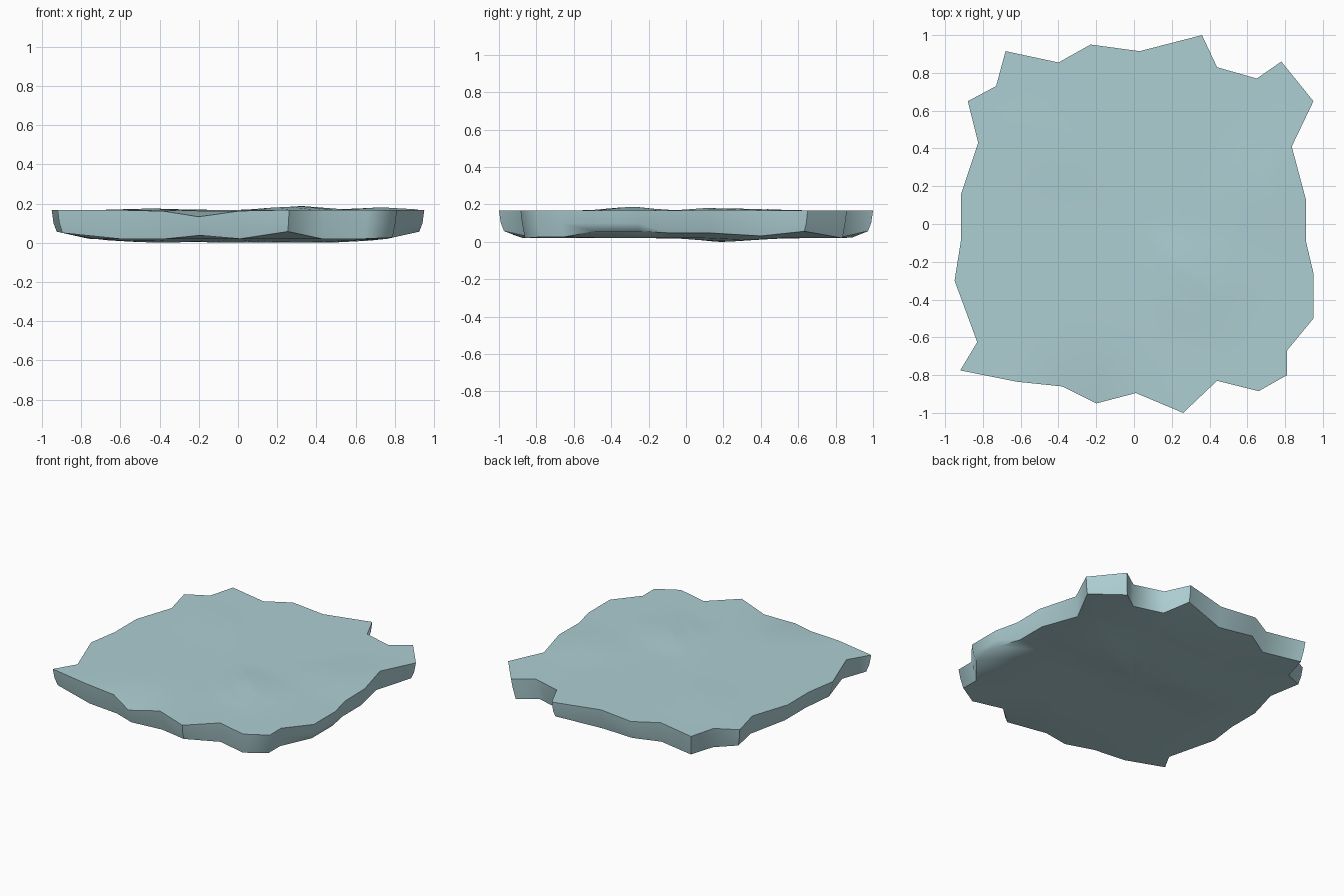
import bpy, bmesh, math

if "Cube" in bpy.data.objects:
    bpy.data.objects.remove(bpy.data.objects["Cube"])

# Jagged slab outline, counter-clockwise seen from above
OUTLINE = [
    (.95, .65), (.78, .86), (.65, .77), (.44, .83), (.36, 1.0), (.03, .915),
    (-.23, .95), (-.40, .855), (-.68, .915), (-.73, .73), (-.88, .65),
    (-.825, .43), (-.915, .16), (-.915, -.08), (-.95, -.30), (-.83, -.625),
    (-.92, -.775), (-.62, -.835), (-.38, -.86), (-.20, -.95), (.01, -.895),
    (.26, -1.0), (.44, -.83), (.66, -.885), (.81, -.80), (.81, -.67),
    (.95, -.50), (.95, -.26), (.91, -.09), (.91, .13), (.835, .41)]
# Gentle swellings of the top surface: x, y, height
BUMPS = [(.28, -.27, .022), (.71, .2, .02), (-.43, .4, .008), (-.2, -.97, -.035)]


def top_z(x, y):
    return .167 + sum(h * math.exp(-((x - a) ** 2 + (y - b) ** 2) / .025)
                      for a, b, h in BUMPS)


def bottom_z(x, y):
    lift = min(1, max(0, (abs(x) - .76) / .18, (abs(y) - .88) / .1))
    return .02 + .04 * lift - .02 * math.exp(-((y - .2) / .15) ** 2) * (abs(x) < .72)


def mid_z(x, y):
    return .10 - .015 * math.exp(-((x + .2) / .15) ** 2)


bm = bmesh.new()


def ring(scale, height):
    return [bm.verts.new((x * scale, y * scale, height(x * scale, y * scale)))
            for x, y in OUTLINE]


# Concentric rings from the top centre, over the rim, to the bottom centre
rings = [ring(s, top_z) for s in (.2, .4, .6, .8, 1)]
rings += [ring(.99, mid_z)]
rings += [ring(s, bottom_z) for s in (.973, .8, .6, .4, .2)]
for a, b in zip(rings, rings[1:]):
    for i in range(len(OUTLINE)):
        j = (i + 1) % len(OUTLINE)
        bm.faces.new((a[i], b[i], b[j], a[j]))
for r, h in ((rings[0], top_z), (rings[-1], bottom_z)):
    c = bm.verts.new((0, 0, h(0, 0)))
    for i in range(len(r)):
        bm.faces.new((c, r[i], r[(i + 1) % len(r)]))
bmesh.ops.recalc_face_normals(bm, faces=bm.faces)

mesh = bpy.data.meshes.new("stone_slab")
bm.to_mesh(mesh)
bm.free()
slab = bpy.data.objects.new("stone_slab", mesh)
bpy.context.collection.objects.link(slab)

# Pale teal surface
mat = bpy.data.materials.new("pale_teal")
mat.diffuse_color = (.42, .62, .65, 1)
mat.use_nodes = True
mat.node_tree.nodes["Principled BSDF"].inputs["Base Color"].default_value = mat.diffuse_color
mesh.materials.append(mat)

bpy.context.view_layer.objects.active = slab
slab.select_set(True)
bpy.ops.object.shade_smooth_by_angle(angle=math.radians(60))
